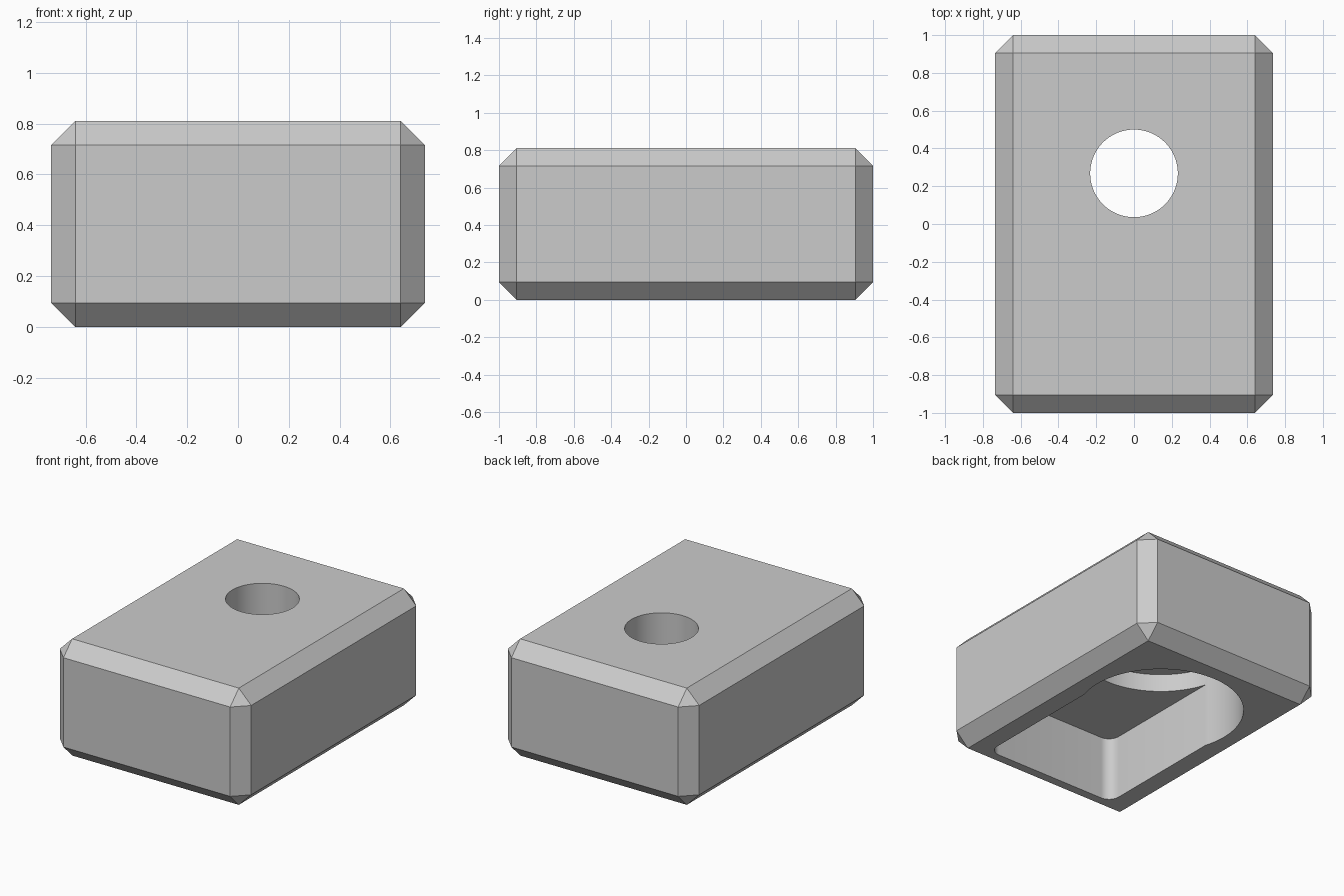
import bpy
import bmesh
from math import radians

cube = bpy.data.objects.get("Cube")
if cube:
    bpy.data.objects.remove(cube, do_unlink=True)

WIDTH, LENGTH, HEIGHT, CHAMFER = 1.47, 2.0, 0.81, 0.095
HOLE_Y = 0.268

grey = bpy.data.materials.new("plain grey")
grey.use_nodes = True
colour = (0.6, 0.6, 0.6, 1)
grey.diffuse_color = colour
grey.node_tree.nodes["Principled BSDF"].inputs["Base Color"].default_value = colour


def box(name, x, y, z):
    """Box spanning the given (low, high) ranges."""
    bpy.ops.mesh.primitive_cube_add(size=1)
    ob = bpy.context.object
    ob.name = name
    for v in ob.data.vertices:
        v.co = [lo + (c + 0.5) * (hi - lo) for c, (lo, hi) in zip(v.co, (x, y, z))]
    return ob


def cylinder(name, radius, low, high):
    """Vertical cylinder on the hole axis."""
    bpy.ops.mesh.primitive_cylinder_add(vertices=96, radius=radius, depth=high - low,
                                        location=(0, HOLE_Y, (low + high) / 2))
    ob = bpy.context.object
    ob.name = name
    return ob


def bevel_edges(ob, rule, offset, segments):
    bm = bmesh.new()
    bm.from_mesh(ob.data)
    bmesh.ops.bevel(bm, geom=[e for e in bm.edges if rule(e)], offset=offset,
                    segments=segments, profile=0.5, affect='EDGES')
    bm.to_mesh(ob.data)
    bm.free()


# Chamfered block
block = box("block", (-WIDTH / 2, WIDTH / 2), (-LENGTH / 2, LENGTH / 2), (0, HEIGHT))
bevel_edges(block, lambda e: True, CHAMFER, 1)
block.data.materials.append(grey)

# Slot in the underside with rounded front corners
slot = box("slot_cutter", (-0.51, 0.51), (-0.843, HOLE_Y), (-0.2, 0.45))
bevel_edges(slot, lambda e: all(v.co.y < 0 for v in e.verts)
            and abs(e.verts[0].co.z - e.verts[1].co.z) > 0.1, 0.08, 10)

# Round pocket and through hole
pocket = cylinder("pocket_cutter", 0.534, -0.3, 0.575)
hole = cylinder("hole_cutter", 0.232, 0.3, 1.0)

for cutter in (slot, pocket, hole):
    cutter.hide_render = True
    cut = block.modifiers.new(cutter.name, 'BOOLEAN')
    cut.operation = 'DIFFERENCE'
    cut.solver = 'EXACT'
    cut.object = cutter

# Bake the cuts, then drop the cutters
bpy.context.view_layer.update()
graph = bpy.context.evaluated_depsgraph_get()
mesh = bpy.data.meshes.new_from_object(block.evaluated_get(graph))
block.modifiers.clear()
block.data = mesh
mesh.materials.clear()
mesh.materials.append(grey)
for p in mesh.polygons:
    p.material_index = 0
for cutter in (slot, pocket, hole):
    bpy.data.objects.remove(cutter, do_unlink=True)

bpy.ops.object.select_all(action='DESELECT')
block.select_set(True)
bpy.context.view_layer.objects.active = block
bpy.ops.object.shade_smooth_by_angle(angle=radians(30))
